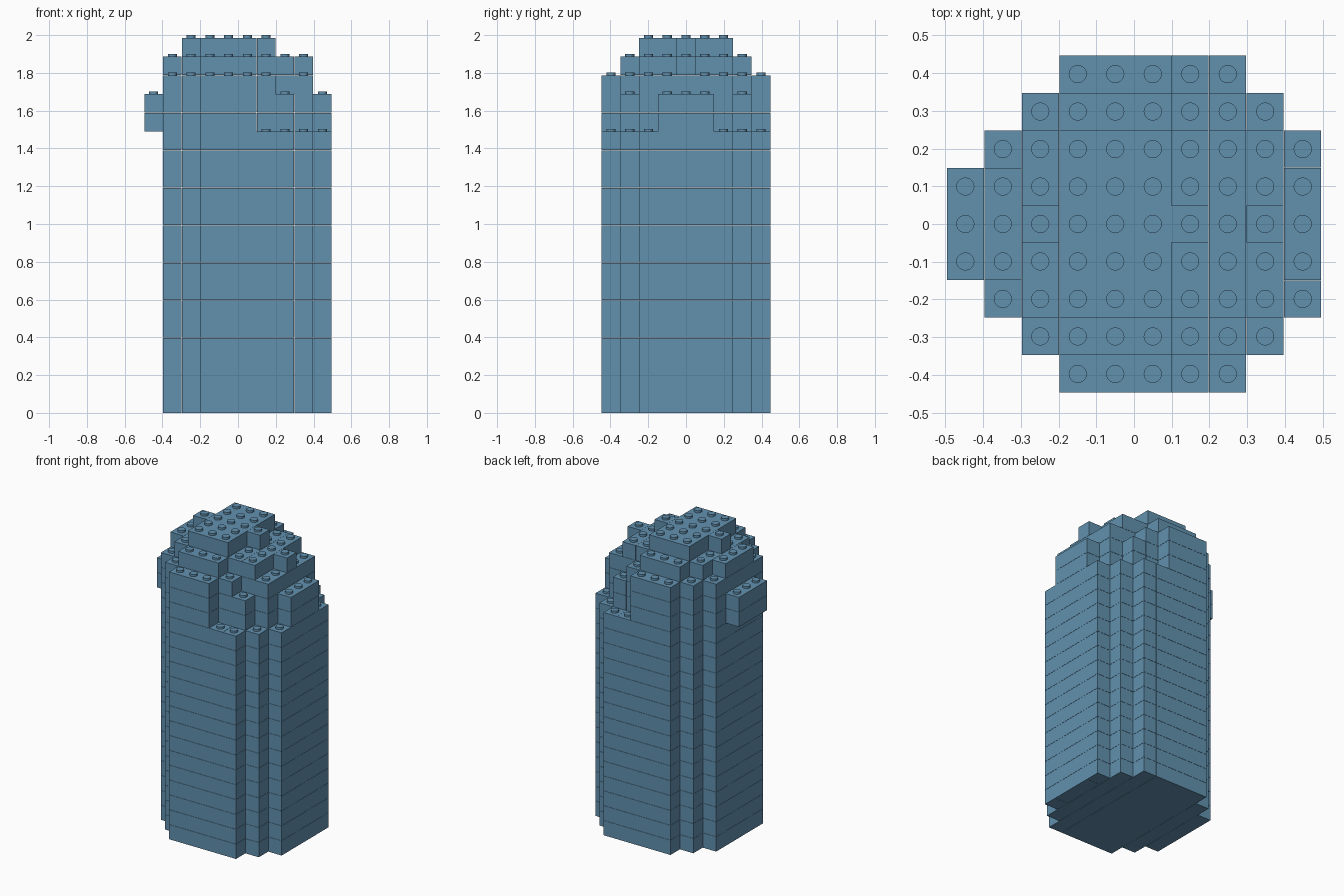
import bpy
import bmesh
from mathutils import Matrix

cube = bpy.data.objects.get("Cube")
if cube:
    bpy.data.objects.remove(cube, do_unlink=True)

PITCH = 0.0993      # size of one brick cell
GAP = 0.0006        # half of the seam between bricks
STUD_R, STUD_H = 0.024, 0.014
CUT = 7             # column where the long bricks end
LEDGE = 15          # level where the right side ledge begins

# Stack height of each column, one row per distance from the centre line
HEIGHTS = [
    [17, 19, 20, 20, 20, 20, 20, 19, 19, 17],
    [17, 19, 19, 20, 20, 20, 19, 19, 18, 17],
    [0, 18, 19, 20, 20, 20, 19, 19, 18, 15],
    [0, 0, 18, 19, 19, 19, 18, 17, 15, 0],
    [0, 0, 0, 18, 18, 18, 15, 15, 0, 0],
]
COLS, HALF = len(HEIGHTS[0]), len(HEIGHTS) - 1

blue = bpy.data.materials.new("steel_blue")
blue.use_nodes = True
COLOR = (0.122, 0.283, 0.429, 1)
blue.diffuse_color = COLOR
blue.node_tree.nodes["Principled BSDF"].inputs["Base Color"].default_value = COLOR


def make_object(name, bm):
    mesh = bpy.data.meshes.new(name)
    bm.to_mesh(mesh)
    bm.free()
    mesh.materials.append(blue)
    obj = bpy.data.objects.new(name, mesh)
    bpy.context.collection.objects.link(obj)
    return obj


def x_edge(i):
    return (i - COLS / 2) * PITCH


def y_edge(j):
    return (j - 0.5) * PITCH


def filled(level):
    """Cells that hold a brick on this level."""
    return {(i, j) for i in range(COLS) for j in range(-HALF, HALF + 1)
            if HEIGHTS[abs(j)][i] > level and (i > 0 or level >= LEDGE)}


def split_into_bricks(cells):
    """Cover the cells with rectangles, long along y first."""
    while cells:
        i, j = min(cells)
        j_end = j + 1
        while (i, j_end) in cells and not (i == COLS - 1 and j_end in (-1, 2)):
            j_end += 1
        i_end = i + 1
        while i_end != CUT and all((i_end, k) in cells for k in range(j, j_end)) \
                and (i_end, j - 1) not in cells and (i_end, j_end) not in cells:
            i_end += 1
        cells -= {(a, b) for a in range(i, i_end) for b in range(j, j_end)}
        yield i, i_end, j, j_end


def add_box(bm, low, high):
    size = [h - l - 2 * GAP for l, h in zip(low, high)]
    mid = [(l + h) / 2 for l, h in zip(low, high)]
    bmesh.ops.create_cube(bm, size=1,
                          matrix=Matrix.Translation(mid) @ Matrix.Diagonal((*size, 1)))


# Brick courses
for level in range(max(HEIGHTS[0])):
    bm = bmesh.new()
    for i, i_end, j, j_end in split_into_bricks(filled(level)):
        add_box(bm, (x_edge(i), y_edge(j), level * PITCH),
                (x_edge(i_end), y_edge(j_end), (level + 1) * PITCH))
    make_object(f"brick_course_{level + 1}", bm)

# Round studs on every exposed top
bm = bmesh.new()
for i, j in filled(0) | filled(LEDGE):
    top = HEIGHTS[abs(j)][i] * PITCH
    bmesh.ops.create_cone(
        bm, cap_ends=True, segments=20, radius1=STUD_R, radius2=STUD_R, depth=STUD_H,
        matrix=Matrix.Translation((x_edge(i + 0.5), y_edge(j + 0.5), top + STUD_H / 2 - GAP)))
studs = make_object("top_studs", bm)
bpy.context.view_layer.objects.active = studs
studs.select_set(True)
bpy.ops.object.shade_smooth_by_angle()
